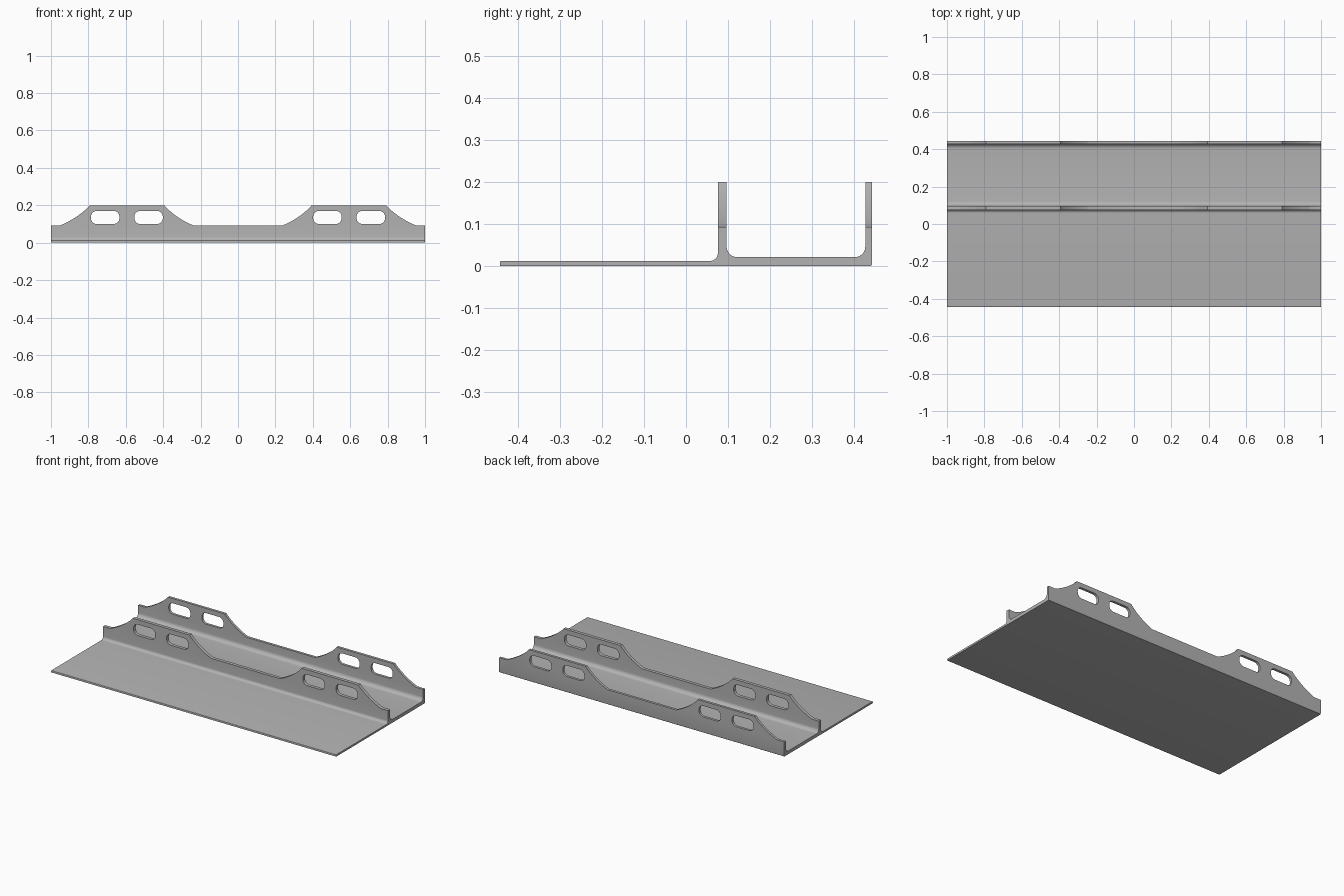
import bpy
import bmesh
from math import sin, cos, pi, radians
from mathutils import Vector

default = bpy.data.objects.get("Cube")
if default:
    bpy.data.objects.remove(default, do_unlink=True)

TOP, LOW = 0.2, 0.093      # ear height, rail height
HALF_DEPTH = 0.444

metal = bpy.data.materials.new("grey metal")
metal.use_nodes = True
grey = (0.45, 0.45, 0.45, 1)
metal.diffuse_color = grey
metal.node_tree.nodes["Principled BSDF"].inputs["Base Color"].default_value = grey


def prism(name, loops, direction):
    """Extrude closed 3D outlines along a direction into one solid object."""
    bm = bmesh.new()
    for loop in loops:
        face = bm.faces.new([bm.verts.new(p) for p in loop])
        made = bmesh.ops.extrude_face_region(bm, geom=[face])["geom"]
        verts = [v for v in made if isinstance(v, bmesh.types.BMVert)]
        bmesh.ops.translate(bm, verts=verts, vec=direction)
    bmesh.ops.recalc_face_normals(bm, faces=bm.faces)
    mesh = bpy.data.meshes.new(name)
    bm.to_mesh(mesh)
    bm.free()
    mesh.materials.append(metal)
    obj = bpy.data.objects.new(name, mesh)
    bpy.context.collection.objects.link(obj)
    return obj


def arc(cx, cz, r, start, end, steps=8):
    angles = [radians(start + (end - start) * i / steps) for i in range(steps + 1)]
    return [(cx + r * cos(a), cz + r * sin(a)) for a in angles]


def flank(a, ctrl, b, steps=10):
    """Concave sweep between two points."""
    a, ctrl, b = Vector(a), Vector(ctrl), Vector(b)
    ts = [i / steps for i in range(steps + 1)]
    return [tuple(a * (1 - t) ** 2 + ctrl * 2 * t * (1 - t) + b * t * t) for t in ts]


# Cross-section: thin front plate, two upright webs, filleted channel floor
D = HALF_DEPTH
section = [(-D, 0)]
section += arc(D - 0.004, 0.004, 0.004, -90, 0, 4)
section += [(D, TOP), (0.428, TOP)]
section += arc(0.403, 0.046, 0.025, 0, -90)
section += arc(0.122, 0.046, 0.025, -90, -180)
section += [(0.097, TOP), (0.076, TOP)]
section += arc(0.058, 0.03, 0.018, 0, -90)
section += arc(-D + 0.004, 0.008, 0.004, 90, 180, 4)
rail = prism("double_web_rail", [[(-1, y, z) for y, z in section]], (2, 0, 0))

# Side silhouette: two raised ears with concave flanks
right_half = [(0.24, LOW)]
right_half += flank((0.24, LOW), (0.33, 0.13), (0.395, TOP))[1:]
right_half += flank((0.79, TOP), (0.86, 0.13), (0.95, LOW))
right_half += [(1.1, LOW)]
left_half = [(-x, z) for x, z in reversed(right_half)]
outline = left_half + right_half + [(1.1, -0.1), (-1.1, -0.1)]
# lift the ear tops slightly so the rail's own top face stays intact
outline = [(x, z + 0.002 if z > TOP - 0.001 else z) for x, z in outline]
silhouette = prism("silhouette_cutter", [[(x, -0.6, z) for x, z in outline]], (0, 1.2, 0))


# Rounded slots through both webs
def slot(cx, cz=0.135, hw=0.076, hh=0.035, r=0.031):
    pts = []
    for sx, sz, start in ((1, 1, 0), (-1, 1, 90), (-1, -1, 180), (1, -1, 270)):
        pts += arc(cx + sx * (hw - r), cz + sz * (hh - r), r, start, start + 90)
    return [(x, -0.6, z) for x, z in pts]


slots = prism("slot_cutter", [slot(s * c) for s in (-1, 1) for c in (0.478, 0.71)],
              (0, 1.2, 0))

for cutter, operation in ((silhouette, 'INTERSECT'), (slots, 'DIFFERENCE')):
    mod = rail.modifiers.new(cutter.name, 'BOOLEAN')
    mod.operation = operation
    mod.solver = 'EXACT'
    mod.object = cutter

# Bake the cuts, then drop the cutters
bpy.context.view_layer.update()
graph = bpy.context.evaluated_depsgraph_get()
baked = bpy.data.meshes.new_from_object(rail.evaluated_get(graph))
rail.modifiers.clear()
rail.data = baked
for cutter in (silhouette, slots):
    bpy.data.objects.remove(cutter, do_unlink=True)

# Smooth fillets, crisp edges
bpy.ops.object.select_all(action='DESELECT')
rail.select_set(True)
bpy.context.view_layer.objects.active = rail
bpy.ops.object.shade_smooth_by_angle(angle=radians(25))
